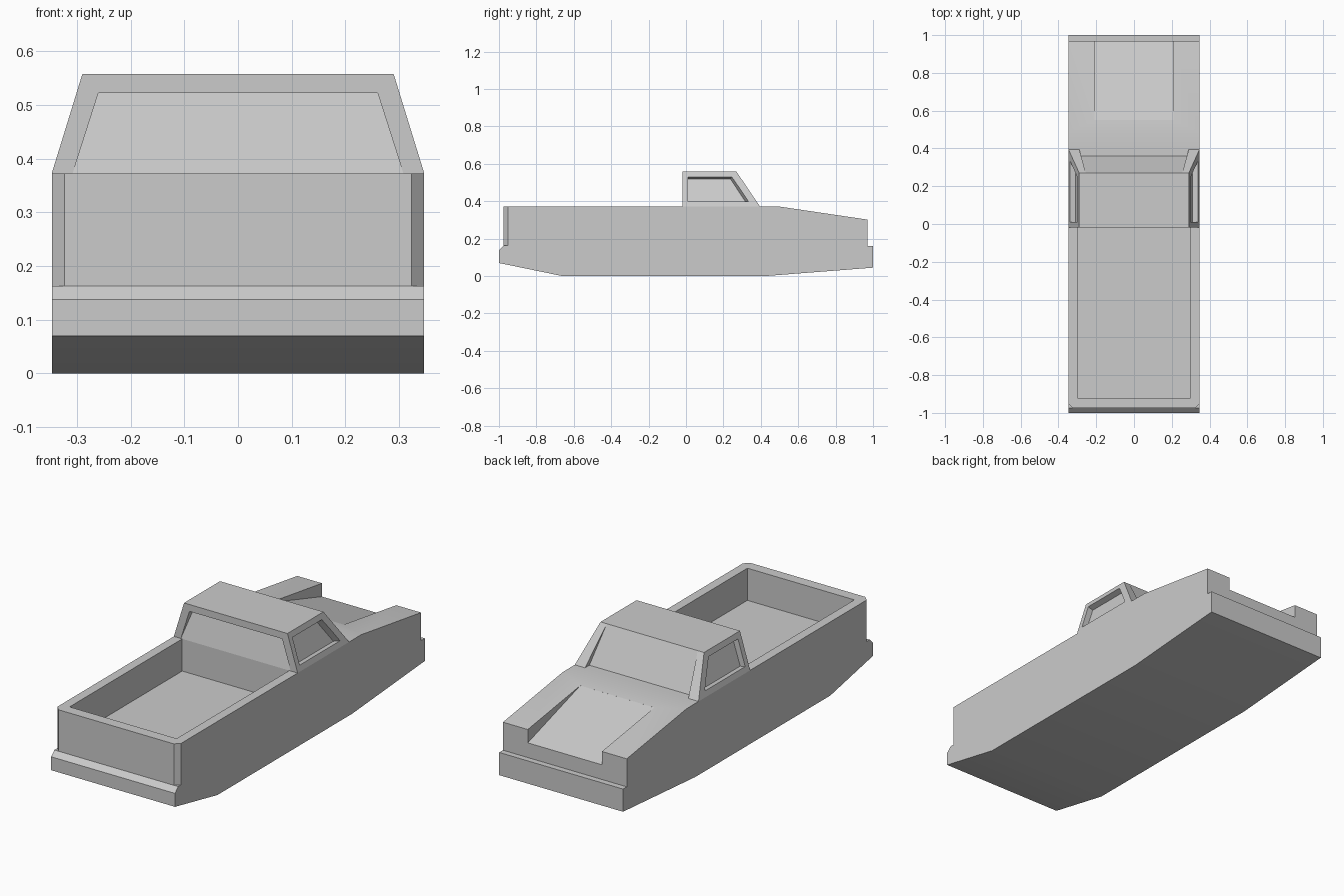
import bpy, bmesh, math
from mathutils import Vector

cube = bpy.data.objects.get("Cube")
if cube:
    bpy.data.objects.remove(cube, do_unlink=True)

W = 0.347        # half width of the body
DECK = 0.373     # height of the bed rim and hood
ROOF = 0.558
ROOF_W = 0.29
BACK = -0.018    # rear wall of the cab

grey = bpy.data.materials.new("plain grey")
grey.use_nodes = True
colour = (0.6, 0.6, 0.6, 1)
grey.diffuse_color = colour
grey.node_tree.nodes["Principled BSDF"].inputs["Base Color"].default_value = colour


def make_object(name, bm):
    bmesh.ops.recalc_face_normals(bm, faces=bm.faces)
    mesh = bpy.data.meshes.new(name)
    bm.to_mesh(mesh)
    bm.free()
    mesh.materials.append(grey)
    obj = bpy.data.objects.new(name, mesh)
    bpy.context.collection.objects.link(obj)
    return obj


def side_prism(name, profile, half_width):
    """Extrude a (y, z) profile across the width."""
    bm = bmesh.new()
    face = bm.faces.new([bm.verts.new((-half_width, y, z)) for y, z in profile])
    out = bmesh.ops.extrude_face_region(bm, geom=[face])
    moved = [v for v in out["geom"] if isinstance(v, bmesh.types.BMVert)]
    bmesh.ops.translate(bm, verts=moved, vec=(2 * half_width, 0, 0))
    return make_object(name, bm)


def hull(name, points):
    bm = bmesh.new()
    for p in points:
        bm.verts.new(p)
    bmesh.ops.convex_hull(bm, input=bm.verts)
    bmesh.ops.dissolve_limit(bm, angle_limit=0.001, verts=bm.verts, edges=bm.edges)
    return make_object(name, bm)


def mirrored(points):
    return [(s * x, y, z) for s in (-1, 1) for x, y, z in points]


def activate(obj):
    bpy.ops.object.select_all(action="DESELECT")
    obj.select_set(True)
    bpy.context.view_layer.objects.active = obj


def cut(target, cutter):
    cutter.hide_render = True
    mod = target.modifiers.new("cut", "BOOLEAN")
    mod.operation = "DIFFERENCE"
    mod.solver = "EXACT"
    mod.object = cutter
    activate(target)
    bpy.ops.object.modifier_apply(modifier=mod.name)
    bpy.data.objects.remove(cutter, do_unlink=True)


# Body with bumpers at both ends
body = side_prism("body", [
    (-0.66, 0), (0.42, 0), (1, 0.045), (1, 0.16), (0.97, 0.16), (0.97, 0.302),
    (0.49, DECK), (0.39, DECK), (-0.975, DECK), (-0.975, 0.163),
    (-1, 0.138), (-1, 0.07)], W)

# Open cargo bed
cut(body, side_prism("bed_cutter", [
    (-0.92, 0.21), (BACK, 0.21), (BACK, 0.5), (-0.92, 0.5)], 0.3))

# Sunken middle of the hood
cut(body, side_prism("hood_cutter", [
    (0.55, 0.364), (1.02, 0.219), (1.02, 0.5), (0.55, 0.5)], 0.208))

# Chamfered tailgate corners
for s in (-1, 1):
    corner = [(0.323, -0.975), (0.347, -0.951), (0.4, -0.951), (0.4, -1.05), (0.323, -1.05)]
    cut(body, hull("corner_cutter", [(s * x, y, z) for x, y in corner for z in (0.163, 0.5)]))

# Tapered cab
cab = hull("cab", mirrored([
    (W, BACK, DECK), (W, 0.395, DECK), (ROOF_W, BACK, ROOF), (ROOF_W, 0.27, ROOF)]))

# Rear window, deepest at its top edge
cut(cab, hull("rear_window_cutter", mirrored([
    (0.26, BACK + 0.035, 0.523), (0.26, -0.1, 0.523),
    (0.308, BACK, DECK), (0.308, -0.1, DECK)])))

# Windscreen, deepest at its bottom edge
cut(cab, hull("windscreen_cutter", mirrored([
    (0.255, 0.27, ROOF), (0.255, 0.5, ROOF),
    (0.29, 0.361, DECK - 0.002), (0.29, 0.5, DECK - 0.002)])))

# Recessed side windows
slope = (W - ROOF_W) / (ROOF - DECK)
outer = [(0.01, 0.4), (0.01, 0.53), (0.245, 0.53), (0.333, 0.4)]
inner = [(0.01, 0.395), (0.01, 0.52), (0.237, 0.52), (0.32, 0.395)]
for s in (-1, 1):
    points = []
    for (y, z), (iy, iz) in zip(outer, inner):
        surface = Vector((s * (W - slope * (z - DECK)), y, z))
        deep = Vector((surface.x - s * 0.028, iy, iz))
        points += [deep, 2 * surface - deep]
    cut(cab, hull("side_window_cutter", points))

# Soft bends, sharp corners
for obj in (body, cab):
    activate(obj)
    bpy.ops.object.shade_smooth_by_angle(angle=math.radians(20))
